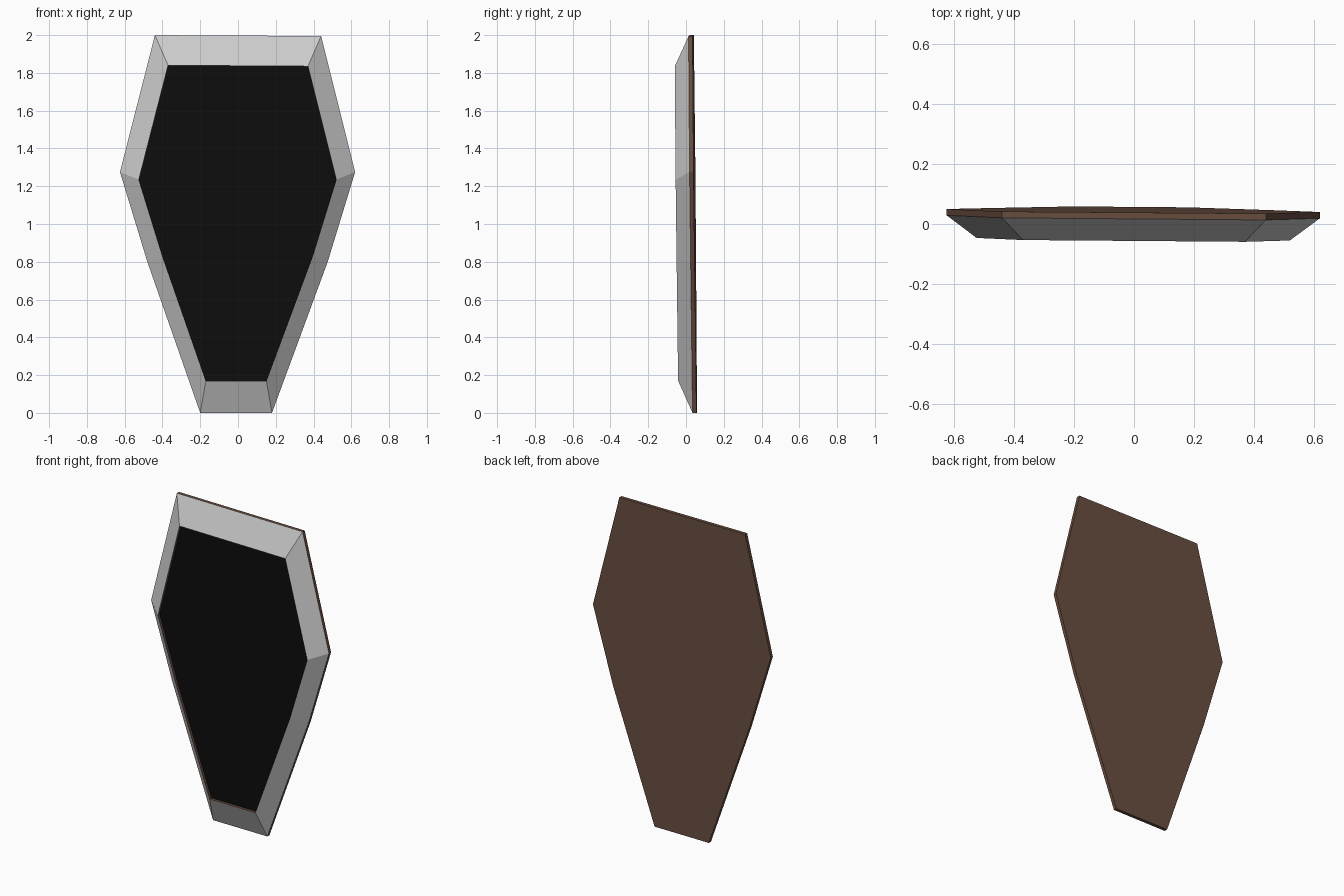
import bpy, bmesh

if "Cube" in bpy.data.objects:
    bpy.data.objects.remove(bpy.data.objects["Cube"])


def material(name, color):
    m = bpy.data.materials.new(name)
    m.diffuse_color = (*color, 1)
    m.use_nodes = True
    m.node_tree.nodes["Principled BSDF"].inputs["Base Color"].default_value = m.diffuse_color
    return m


# Coffin-shaped outlines in x, z
OUTER = [(-0.44, 2.0), (0.44, 1.995), (0.62, 1.275), (0.475, 0.80),
         (0.18, 0.0), (-0.20, 0.0), (-0.48, 0.80), (-0.625, 1.275)]
INNER = [(-0.37, 1.84), (0.37, 1.835), (0.52, 1.235), (0.395, 0.83),
         (0.15, 0.17), (-0.17, 0.17), (-0.40, 0.83), (-0.525, 1.235)]

# Depths of the layers, before the slight lean of the whole piece
FRONT, FLOOR, EDGE, BACK = -0.039, -0.022, 0.036, 0.057


def build(name, layers, mat=None, cap_start=False, cap_end=False):
    """Join successive (outline, depth) rings, optionally closing the ends."""
    bm = bmesh.new()
    rings = [[bm.verts.new((x, d - 0.0095 * z - 0.008 * x, z)) for x, z in outline]
             for outline, d in layers]
    for a, b in zip(rings, rings[1:]):
        for i in range(len(a)):
            j = (i + 1) % len(a)
            bm.faces.new((a[i], b[i], b[j], a[j]))
    if cap_start:
        bm.faces.new(rings[0][::-1])
    if cap_end:
        bm.faces.new(rings[-1])
    if cap_start and cap_end:
        bmesh.ops.recalc_face_normals(bm, faces=bm.faces)
    elif len(rings) == 1:
        bm.normal_update()
        for f in bm.faces:
            if f.normal.y > 0:
                f.normal_flip()
    mesh = bpy.data.meshes.new(name)
    bm.to_mesh(mesh)
    bm.free()
    if mat:
        mesh.materials.append(mat)
    obj = bpy.data.objects.new(name, mesh)
    bpy.context.collection.objects.link(obj)
    return obj


wood = material("brown wood", (0.14, 0.075, 0.05))
black = material("black", (0.004, 0.004, 0.004))

# Sloping grey border
build("bevelled_border", [(INNER, FRONT), (OUTER, EDGE)])
# Brown backing board
build("backing_board", [(OUTER, EDGE), (OUTER, BACK)], wood, True, True)
# Shallow brown lip around the panel
build("recess_lip", [(INNER, FLOOR), (INNER, FRONT)], wood)
# Dark inset panel
build("inset_panel", [(INNER, FLOOR)], black, cap_end=True)
